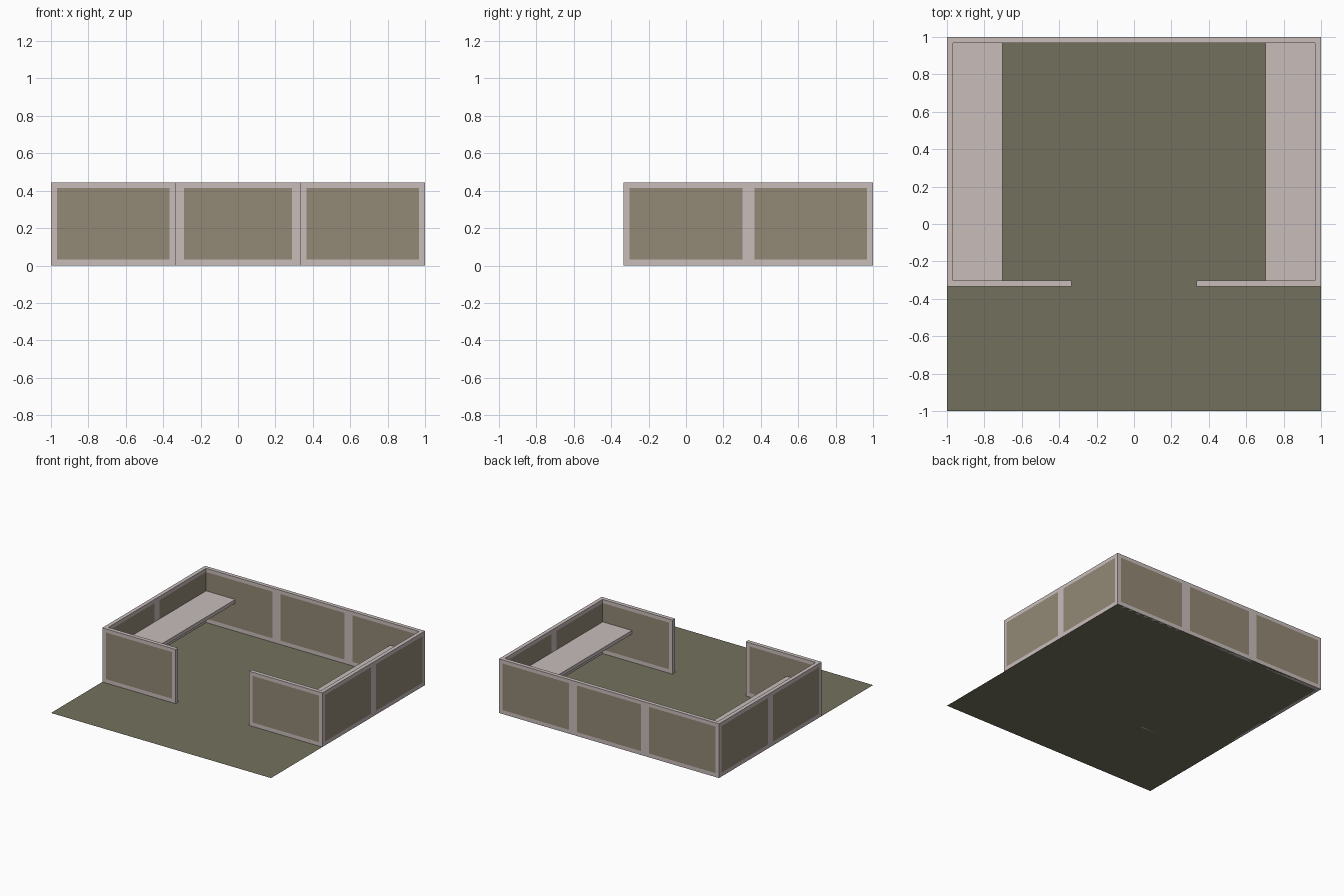
import bpy, bmesh
from mathutils import Vector, Matrix

if "Cube" in bpy.data.objects:
    bpy.data.objects.remove(bpy.data.objects["Cube"])


def material(name, rgb):
    m = bpy.data.materials.new(name)
    m.diffuse_color = (*rgb, 1)
    m.use_nodes = True
    m.node_tree.nodes["Principled BSDF"].inputs["Base Color"].default_value = m.diffuse_color
    return m


FRAME = material("pale_frame", (0.58, 0.51, 0.50))
PANEL = material("brown_panel", (0.29, 0.25, 0.18))
GROUND = material("olive_ground", (0.17, 0.165, 0.11))
H, T = 0.445, 0.032


def box_mesh(lo, hi):
    bm = bmesh.new()
    lo, hi = Vector(lo), Vector(hi)
    bmesh.ops.create_cube(bm, size=1, matrix=Matrix.Translation((lo + hi) / 2)
                          @ Matrix.Diagonal((*(hi - lo), 1)))
    return bm


def finish(name, bm, mats):
    bm.normal_update()
    me = bpy.data.meshes.new(name)
    bm.to_mesh(me)
    bm.free()
    for m in mats:
        me.materials.append(m)
    ob = bpy.data.objects.new(name, me)
    bpy.context.collection.objects.link(ob)
    return ob


def wall(name, lo, hi, axis, panels):
    """Box wall with flush coloured panels on both faces; axis is its run."""
    bm = box_mesh((*lo, 0), (*hi, H))
    cuts = [(axis, c) for p in panels for c in p] + [(2, 0.032), (2, 0.415)]
    for ax, c in cuts:
        co, no = Vector(), Vector()
        co[ax], no[ax] = c, 1
        bmesh.ops.bisect_plane(bm, geom=bm.verts[:] + bm.edges[:] + bm.faces[:],
                               plane_co=co, plane_no=no, dist=1e-5)
    bm.normal_update()
    for f in bm.faces:
        c = f.calc_center_median()
        if (abs(f.normal[1 - axis]) > 0.9 and 0.04 < c.z < 0.41
                and any(a < c[axis] < b for a, b in panels)):
            f.material_index = 1
    return finish(name, bm, [FRAME, PANEL])


# ground sheet
bm = bmesh.new()
bmesh.ops.create_grid(bm, x_segments=1, y_segments=1, size=1)
finish("ground", bm, [GROUND])

# back wall
wall("back_wall", (-1, 1 - T), (1, 1), 0,
     [(-0.968, -0.365), (-0.29, 0.29), (0.365, 0.968)])

# side walls, front walls and benches, one of each per side
for side, s in (("left", -1), ("right", 1)):
    def span(a, b):
        return sorted((s * a, s * b))

    x0, x1 = span(1 - T, 1)
    wall(side + "_side_wall", (x0, -0.301), (x1, 1 - T), 1,
         [(-0.301, 0.301), (0.365, 0.968)])
    x0, x1 = span(0.333, 1)
    wall(side + "_front_wall", (x0, -0.333), (x1, -0.301), 0,
         [tuple(span(0.365, 0.968))])
    x0, x1 = span(0.703, 1 - T)
    finish(side + "_bench",
           box_mesh((x0, -0.301, 0.23), (x1, 1 - T, 0.26)), [FRAME])
